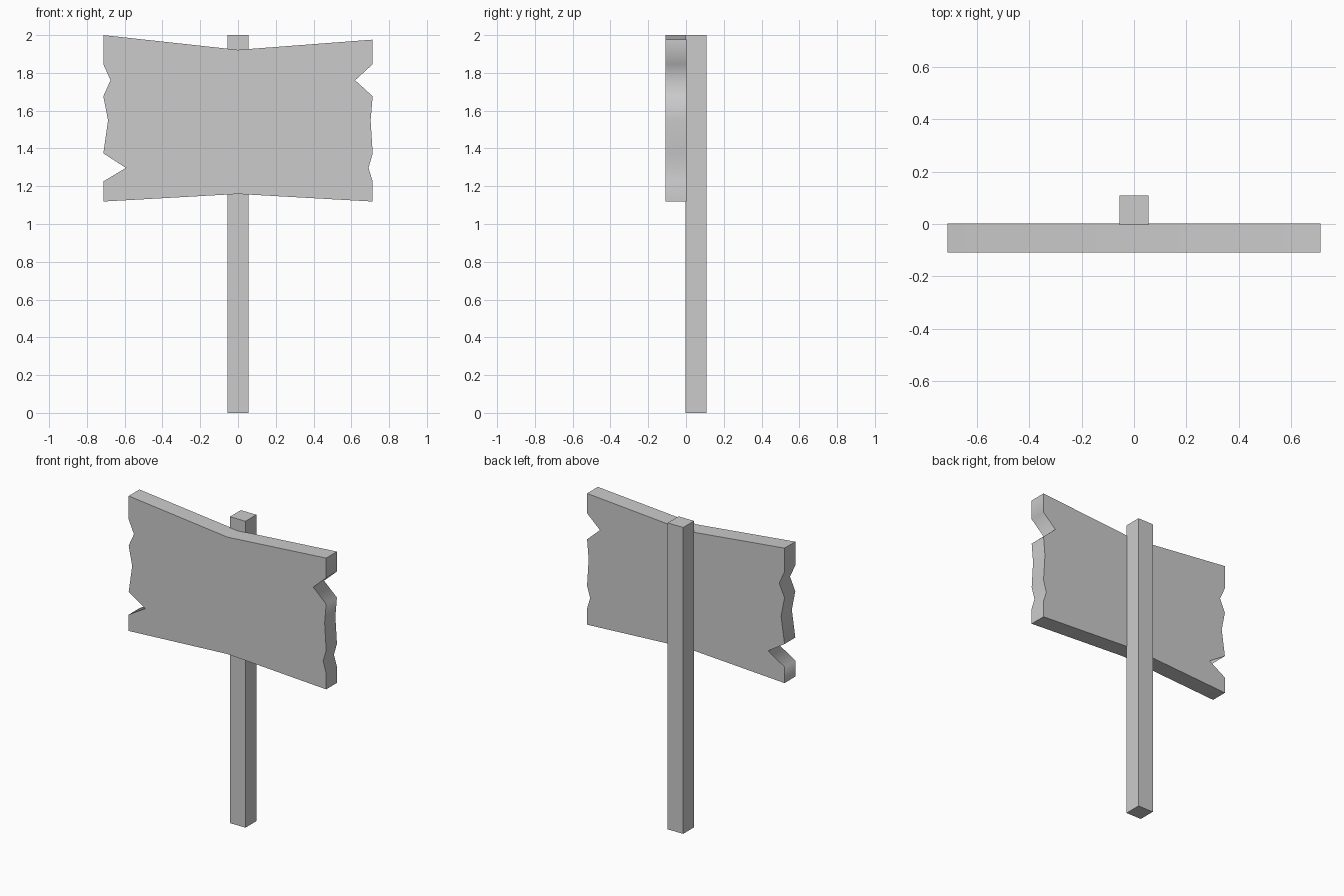
import bpy, bmesh

if "Cube" in bpy.data.objects:
    bpy.data.objects.remove(bpy.data.objects["Cube"])

def new_object(name, bm):
    bmesh.ops.recalc_face_normals(bm, faces=bm.faces)
    mesh = bpy.data.meshes.new(name)
    bm.to_mesh(mesh)
    bm.free()
    obj = bpy.data.objects.new(name, mesh)
    bpy.context.collection.objects.link(obj)
    return obj

def extrude_profile(name, points, y0, y1, smooth_rim=False):
    """Extrude an x/z outline from y0 to y1, optionally smoothing its rim."""
    bm = bmesh.new()
    cap = bm.faces.new([bm.verts.new((x, y0, z)) for x, z in points])
    ext = bmesh.ops.extrude_face_region(bm, geom=[cap], use_keep_orig=True)
    verts = [g for g in ext["geom"] if isinstance(g, bmesh.types.BMVert)]
    bmesh.ops.translate(bm, verts=verts, vec=(0, y1 - y0, 0))
    if smooth_rim:
        bm.normal_update()
        for f in bm.faces:
            f.smooth = abs(f.normal.y) < 0.5
        # keep cap borders and the four outer corners crisp
        for e in bm.edges:
            a, b = e.verts
            is_rim = abs(a.co.y - b.co.y) > 0.05
            is_corner = abs(a.co.x) > 0.7 and (a.co.z > 1.95 or a.co.z < 1.15)
            e.smooth = is_rim and not is_corner
    return new_object(name, bm)

# Post: square timber behind the board
W = 0.056
extrude_profile("post", [(-W, 0), (W, 0), (W, 2), (-W, 2)], -0.003, 0.109)

# Board: both chipped ends share notch heights, with different depths
E = 0.713
heights = [1.846, 1.761, 1.676, 1.549, 1.374, 1.297, 1.225]
left_depth = [0, 0.038, 0, 0.025, 0, 0.12, 0]
right_depth = [0, 0.093, 0, 0.011, 0, 0.022, 0]
right = [(E, 1.976)] + [(E - d, z) for d, z in zip(right_depth, heights)] + [(E, 1.119)]
left = [(-E, 2.0)] + [(-E + d, z) for d, z in zip(left_depth, heights)] + [(-E, 1.119)]
outline = [(0, 1.922)] + right + [(0, 1.159)] + left[::-1]
extrude_profile("sign_board", outline, -0.109, 0.002, smooth_rim=True)
